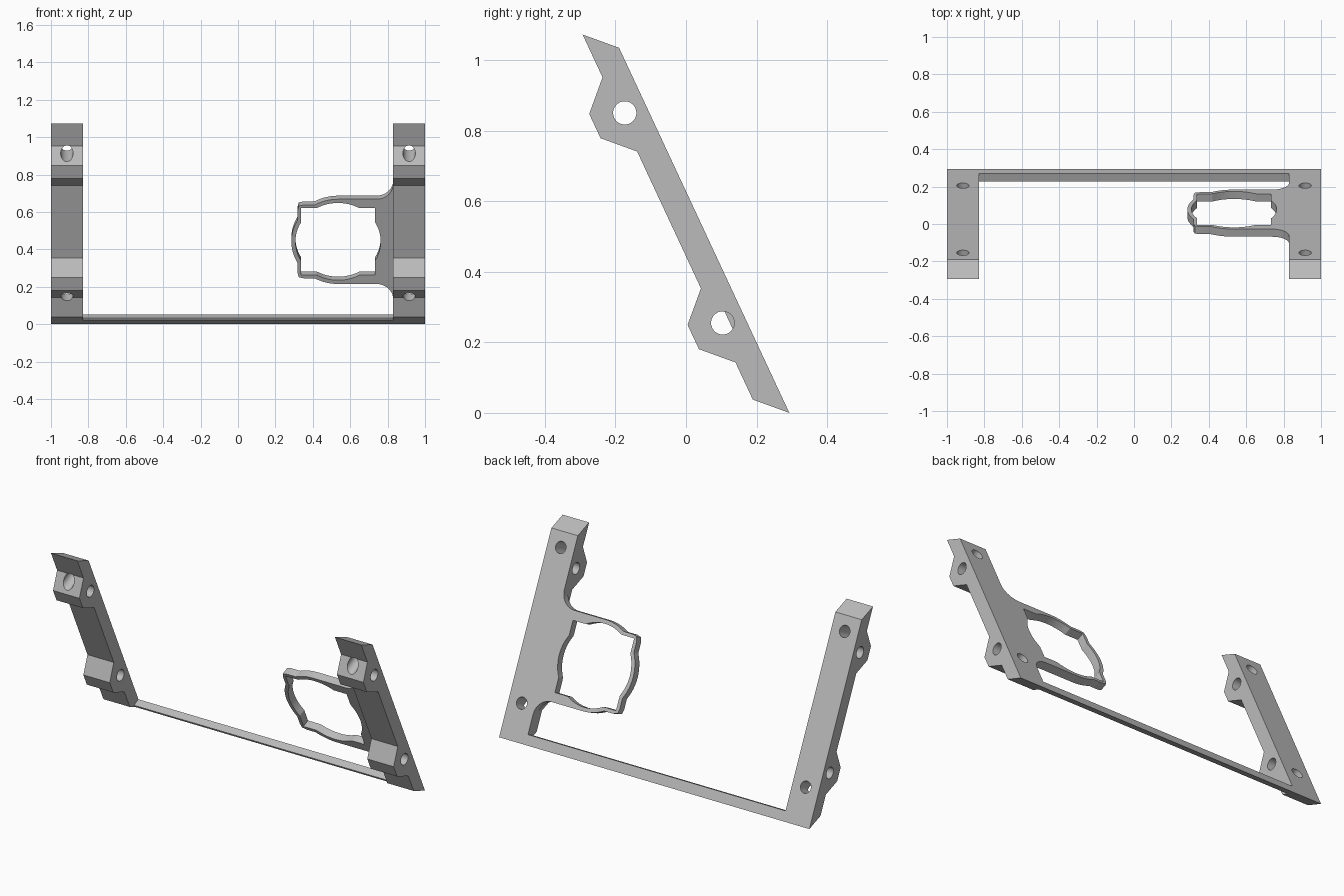
import bpy, bmesh, math
from mathutils import Matrix, Vector

cube = bpy.data.objects.get("Cube")
if cube:
    bpy.data.objects.remove(cube, do_unlink=True)

# The bracket is drawn flat (x across, u up the slope, w depth towards the front), then leaned back
LEAN = Matrix.Translation((0, 0.293, 0)) @ Matrix.Rotation(math.radians(115), 4, 'X')
DEPTH = 0.078      # leg thickness
THIN = 0.045       # ring plate and crossbar thickness
INNER = 0.83       # inner side of each leg
RING = Vector((0.535, 0.508))

grey = bpy.data.materials.new("plain grey")
grey.use_nodes = True
grey.diffuse_color = (0.5, 0.5, 0.5, 1)
grey.node_tree.nodes["Principled BSDF"].inputs["Base Color"].default_value = (0.5, 0.5, 0.5, 1)


def prism(name, outline, start, end, place):
    """Extrude an outline from start to end; place maps (p, q, t) to x, u, w."""
    bm = bmesh.new()
    low = [bm.verts.new(place(p, q, start)) for p, q in outline]
    high = [bm.verts.new(place(p, q, end)) for p, q in outline]
    bm.faces.new(low)
    bm.faces.new(high)
    for i in range(len(low)):
        j = (i + 1) % len(low)
        bm.faces.new((low[i], low[j], high[j], high[i]))
    bmesh.ops.recalc_face_normals(bm, faces=bm.faces)
    bm.transform(LEAN)
    mesh = bpy.data.meshes.new(name)
    bm.to_mesh(mesh)
    bm.free()
    mesh.materials.append(grey)
    obj = bpy.data.objects.new(name, mesh)
    bpy.context.collection.objects.link(obj)
    return obj


def along_x(u, w, x):
    return (x, u, w)


def along_w(x, u, w):
    return (x, u, w)


def circle(p, q, r, n=32):
    return [(p + r * math.cos(math.tau * i / n), q + r * math.sin(math.tau * i / n)) for i in range(n)]


def round_square(half, radius, corner, first, last):
    """Square united with a slightly larger circle, from one angle to another."""
    points = []
    for deg in range(first, last, 5):
        c, s = math.cos(math.radians(deg)), math.sin(math.radians(deg))
        r = min(corner, max(radius, half / max(abs(c), abs(s))))
        points.append((RING.x + r * c, RING.y + r * s))
    return points


def cut(obj, cutters):
    bpy.context.view_layer.objects.active = obj
    for cutter in cutters:
        cutter.hide_render = True
        mod = obj.modifiers.new("cut", 'BOOLEAN')
        mod.operation = 'DIFFERENCE'
        mod.solver = 'EXACT'
        mod.object = cutter
        bpy.ops.object.modifier_apply(modifier=mod.name)
        bpy.data.objects.remove(cutter, do_unlink=True)


def finish(obj):
    bpy.ops.object.select_all(action='DESELECT')
    obj.select_set(True)
    bpy.context.view_layer.objects.active = obj
    bpy.ops.object.shade_smooth_by_angle(angle=math.radians(25))


# Leg side profile: mitred ends and two lugs on the front
profile = [(0, 0), (1.142, 0), (1.142 + DEPTH, DEPTH)]
for lug in (0.97, 0.31):
    for du, w in ((0.116, DEPTH), (0.038, 0.156), (-0.038, 0.156), (-0.116, DEPTH)):
        profile.append((lug + du, w))
profile.append((DEPTH, DEPTH))

# Legs with cross holes through the lugs and screw holes through the back
for name, side in (("left_leg", 1), ("right_leg", -1)):
    leg = prism(name, profile, side * INNER, side, along_x)
    holes = [prism("cross_hole", circle(u, 0.0635, 0.033), side * 0.7, side * 1.1, along_x)
             for u in (0.968, 0.311)]
    holes += [prism("screw_hole", circle(side * 0.915, u, 0.033), -0.1, 0.3, along_w)
              for u in (1.057, 0.2075)]
    cut(leg, holes)
    finish(leg)

# Crossbar with a mitred lower edge
bar = [(0, 0), (0.057, 0), (0.057, THIN), (THIN, THIN)]
finish(prism("crossbar", bar, -INNER, INNER, along_x))

# Ring plate: rounded-square frame that flares into the left leg
flare = 0.09
arc = [math.radians(a) for a in range(0, 91, 10)]
sweep = [(INNER - flare + flare * math.sin(a), 0.25 + flare * (1 - math.cos(a))) for a in arc]
outline = round_square(0.217, 0.25, 0.297, 90, 275)
outline += [(x, RING.y - v) for x, v in sweep]
outline += [(x, RING.y + v) for x, v in reversed(sweep)]
plate = prism("ring_plate", outline, 0, THIN, along_w)
opening = round_square(0.197, 0.228, 1, 0, 360)
cut(plate, [prism("ring_opening", opening, -0.1, 0.2, along_w)])
finish(plate)
